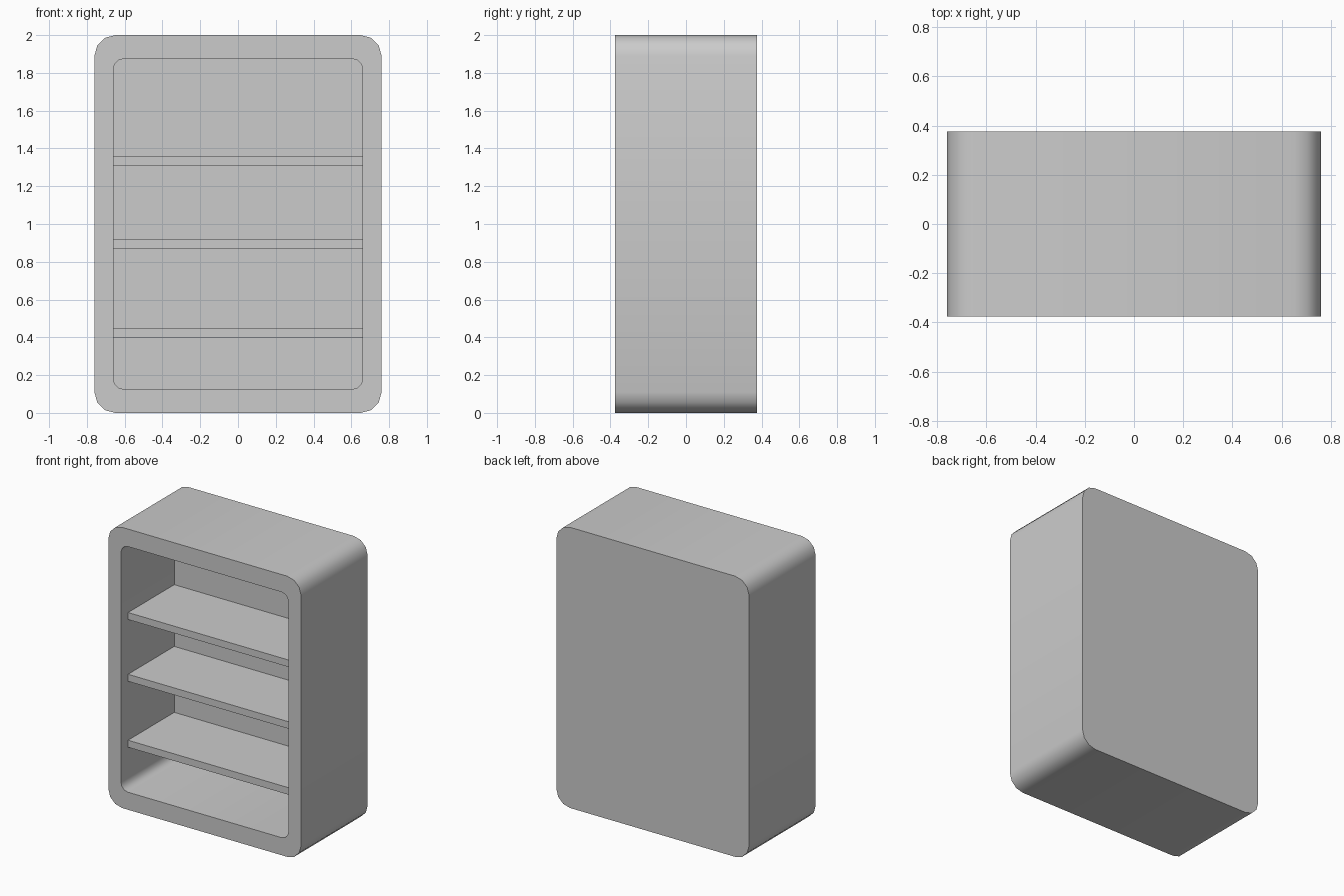
import bpy, bmesh
from math import sin, cos, pi, radians

if "Cube" in bpy.data.objects:
    bpy.data.objects.remove(bpy.data.objects["Cube"])

FRONT, BACK, INNER_BACK = -0.375, 0.375, 0.225


def rounded_loop(bm, half_w, z0, z1, r, y, seg=3):
    """Ring of vertices around a rounded rectangle in the XZ plane."""
    corners = [(half_w - r, z1 - r), (-half_w + r, z1 - r),
               (-half_w + r, z0 + r), (half_w - r, z0 + r)]
    verts = []
    for q, (cx, cz) in enumerate(corners):
        for i in range(seg + 1):
            a = (q + i / seg) * pi / 2
            verts.append(bm.verts.new((cx + r * cos(a), y, cz + r * sin(a))))
    return verts


def finish(bm, name):
    bmesh.ops.recalc_face_normals(bm, faces=bm.faces)
    mesh = bpy.data.meshes.new(name)
    bm.to_mesh(mesh)
    bm.free()
    obj = bpy.data.objects.new(name, mesh)
    bpy.context.collection.objects.link(obj)
    return obj


# Cabinet: closed back, outer walls, front rim, recessed interior
bm = bmesh.new()
outer = (0.76, 0.0, 2.0, 0.11)
inner = (0.66, 0.125, 1.875, 0.055)
loops = [rounded_loop(bm, *outer, BACK), rounded_loop(bm, *outer, FRONT),
         rounded_loop(bm, *inner, FRONT), rounded_loop(bm, *inner, INNER_BACK)]
for a, b in zip(loops, loops[1:]):
    for i in range(len(a)):
        j = (i + 1) % len(a)
        bm.faces.new((a[i], a[j], b[j], b[i]))
bm.faces.new(loops[0])
bm.faces.new(loops[-1])
cabinet = finish(bm, "cabinet")
bpy.context.view_layer.objects.active = cabinet
cabinet.select_set(True)
bpy.ops.object.shade_smooth_by_angle(angle=radians(35))

# Shelves: set back slightly from the front rim
shelf_front = -0.295
for n, z in enumerate((0.425, 0.895, 1.335), 1):
    bm = bmesh.new()
    bmesh.ops.create_cube(bm, size=1)
    bmesh.ops.scale(bm, vec=(1.32, INNER_BACK - shelf_front, 0.05), verts=bm.verts)
    shelf = finish(bm, f"shelf_{n}")
    shelf.location = (0, (INNER_BACK + shelf_front) / 2, z)
